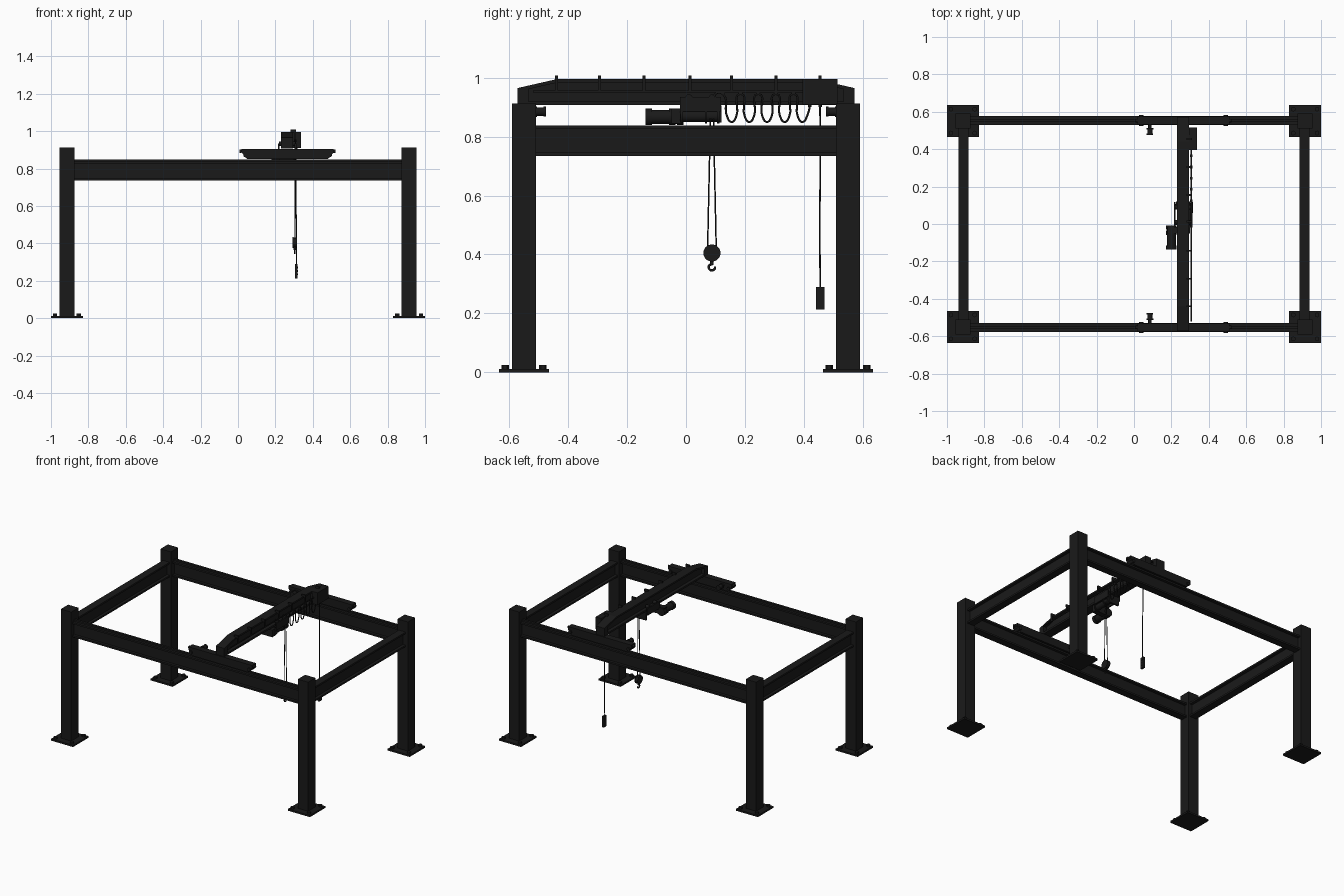
import bpy, bmesh, math
from mathutils import Vector

if "Cube" in bpy.data.objects:
    bpy.data.objects.remove(bpy.data.objects["Cube"])

black = bpy.data.materials.new("black_steel")
black.diffuse_color = (0.01, 0.01, 0.01, 1)
black.use_nodes = True
black.node_tree.nodes["Principled BSDF"].inputs["Base Color"].default_value = black.diffuse_color


def finish(name, bm, smooth=False):
    bmesh.ops.recalc_face_normals(bm, faces=bm.faces[:])
    me = bpy.data.meshes.new(name)
    bm.to_mesh(me)
    bm.free()
    ob = bpy.data.objects.new(name, me)
    bpy.context.collection.objects.link(ob)
    me.materials.append(black)
    if smooth:
        bpy.ops.object.select_all(action='DESELECT')
        ob.select_set(True)
        bpy.context.view_layer.objects.active = ob
        bpy.ops.object.shade_smooth_by_angle(angle=math.radians(35))
    return ob


def box(name, x0, x1, y0, y1, z0, z1):
    bm = bmesh.new()
    bmesh.ops.create_cube(bm, size=1)
    for v in bm.verts:
        v.co = ((x0 + x1) / 2 + v.co.x * (x1 - x0), (y0 + y1) / 2 + v.co.y * (y1 - y0),
                (z0 + z1) / 2 + v.co.z * (z1 - z0))
    return finish(name, bm)


def prism(name, pts, start, end):
    """Extrude a closed 3D outline from offset start to offset end."""
    bm = bmesh.new()
    vs = [bm.verts.new(Vector(p) + Vector(start)) for p in pts]
    f = bm.faces.new(vs)
    r = bmesh.ops.extrude_face_region(bm, geom=[f])
    d = Vector(end) - Vector(start)
    bmesh.ops.translate(bm, vec=d, verts=[g for g in r['geom'] if isinstance(g, bmesh.types.BMVert)])
    return finish(name, bm)


def cyl(name, a, b, r, seg=24):
    a, b = Vector(a), Vector(b)
    bm = bmesh.new()
    bmesh.ops.create_cone(bm, cap_ends=True, segments=seg, radius1=r, radius2=r, depth=(b - a).length)
    bm.transform((b - a).to_track_quat('Z', 'Y').to_matrix().to_4x4())
    bmesh.ops.translate(bm, vec=(a + b) / 2, verts=bm.verts[:])
    return finish(name, bm, seg > 8)


def tube(name, pts, r, smooth_path=True):
    cu = bpy.data.curves.new(name, 'CURVE')
    cu.dimensions = '3D'
    cu.bevel_depth, cu.bevel_resolution, cu.resolution_u = r, 2, 6
    cu.use_fill_caps = True
    sp = cu.splines.new('BEZIER' if smooth_path else 'POLY')
    ps = sp.bezier_points if smooth_path else sp.points
    ps.add(len(pts) - 1)
    for p, c in zip(ps, pts):
        if smooth_path:
            p.co = c
            p.handle_left_type = p.handle_right_type = 'AUTO'
        else:
            p.co = (*c, 1)
    ob = bpy.data.objects.new(name, cu)
    bpy.context.collection.objects.link(ob)
    cu.materials.append(black)


def i_section(w, z0, z1, tf, tw):
    """Half widths w and tw, flange thickness tf; returns (across, z) points."""
    right = [(w, z0), (w, z0 + tf), (tw, z0 + tf), (tw, z1 - tf), (w, z1 - tf), (w, z1)]
    return right + [(-a, z) for a, z in reversed(right)]


# Columns with base plates and anchor bolts
for sx in (-1, 1):
    for sy in (-1, 1):
        cx, cy = sx * 0.915, sy * 0.55
        box("column", cx - .04, cx + .04, cy - .04, cy + .04, 0.012, 0.913)
        box("base_plate", cx - .085, cx + .085, cy - .085, cy + .085, 0, 0.012)
        for bx in (-.064, .064):
            for by in (-.064, .064):
                cyl("anchor_bolt", (cx + bx, cy + by, .01), (cx + bx, cy + by, .025), .013, 6)

# Runway beams with rails, and cross beams
for s in (-1, 1):
    y = s * 0.553
    prism("runway_beam", [(0, a, z) for a, z in i_section(.025, .735, .838, .012, .006)],
          (-.876, y, 0), (.876, y, 0))
    box("runway_rail", -.876, .876, y - .008, y + .008, .838, .849)
    prism("cross_beam", [(a, 0, z) for a, z in i_section(.026, .735, .838, .012, .006)],
          (s * .911, -.512, 0), (s * .911, .512, 0))

# End trucks with wheels, buffers and drive motors
for s in (-1, 1):
    y = s * 0.553
    name = "front_" if s < 0 else "back_"
    prism(name + "end_truck", [(.02, 0, .905), (.51, 0, .905), (.51, 0, .885), (.48, 0, .85),
                               (.05, 0, .85), (.02, 0, .885)], (0, y - .022, 0), (0, y + .022, 0))
    for x, d in ((.02, -1), (.51, 1)):
        cyl("buffer", (x, y, .892), (x + d * .012, y, .892), .009, 16)
    for x in (.04, .49):
        cyl("wheel_hub", (x, y - .03, .872), (x, y + .03, .872), .012, 16)
    cyl("drive_shaft", (.085, y, .885), (.085, s * .508, .885), .009, 16)
    cyl("drive_motor", (.085, s * .512, .885), (.085, s * .478, .885), .014)
    cyl("drive_motor_flange", (.085, s * .512, .885), (.085, s * .506, .885), .018)
    cyl("drive_motor_cap", (.085, s * .484, .885), (.085, s * .475, .885), .017)

# Bridge girder: tapered web with top and bottom flanges
gx = 0.262
top = [(-.572, .965), (-.44, .995), (.44, .995), (.572, .965)]
prism("girder_web", [(0, y, z - .004) for y, z in top] + [(0, .572, .912), (0, -.572, .912)],
      (gx - .009, 0, 0), (gx + .009, 0, 0))
prism("girder_top_flange", [(0, y, z) for y, z in top] + [(0, y, z - .012) for y, z in top[::-1]],
      (gx - .032, 0, 0), (gx + .032, 0, 0))
box("girder_bottom_flange", gx - .032, gx + .032, -.572, .572, .907, .92)
for s in (-1, 1):
    box("girder_end_plate", gx - .032, gx + .032, s * .553 - .019, s * .553 + .019, .91, .962)

# Cable track on brackets along the girder
tx = 0.306
for y in (-.44, -.293, -.143, .013, .155, .305, .455):
    box("track_bracket", gx + .02, tx + .004, y - .005, y + .005, .99, 1.008)
    box("track_hanger", tx - .003, tx + .003, y - .005, y + .005, .95, 1.008)
box("cable_track", tx - .003, tx + .003, -.52, .50, .95, .957)

# Festoon cable hanging in loops from small carriers
pts = [(tx, .095, .89), (tx, .10, .945)]
n, y0, pitch = 5, .125, .06
for i in range(n):
    a = y0 + i * pitch
    tops = .945
    pts += [(tx, a, tops), (tx, a + .014, .87), (tx, a + .03, .85), (tx, a + .046, .87)]
pts += [(tx, y0 + n * pitch, .945)]
tube("festoon_cable", pts, .0035)
for i in range(n + 1):
    cyl("cable_carrier", (tx - .006, y0 + i * pitch, .948), (tx + .006, y0 + i * pitch, .948), .007, 12)

# Electrical cabinet with cable glands
box("control_cabinet", .294, .337, .395, .515, .91, .995)
box("cabinet_mount", .265, .30, .41, .50, .93, .98)
for y in (.42, .455):
    cyl("cable_gland", (.312, y, .90), (.312, y, .912), .006, 12)

# Hoist trolley: side plates, wheels and tie bars
for s, x in ((-1, .218), (1, .308)):
    box("trolley_plate", x - .005, x + .005, -.02, .118, .885, .935)
    for y in (.01, .09):
        cyl("trolley_wheel", (x, y, .932), (x - s * .025, y, .932), .012)
for y in (0, .1):
    cyl("trolley_tie_bar", (.215, y, .896), (.311, y, .896), .006, 12)

# Hoist: drum, gearbox and offset motor
cyl("rope_drum", (.287, -.02, .87), (.287, .105, .87), .02)
for y in (-.018, .064, .105):
    cyl("drum_flange", (.287, y, .87), (.287, y + .008, .87), .026)
box("hoist_frame", .225, .30, .108, .12, .848, .905)
box("gearbox", .18, .30, -.05, -.015, .845, .895)
cyl("hoist_motor", (.2, -.12, .867), (.2, -.03, .867), .024)
for y in (-.137, -.058, -.03):
    cyl("motor_flange", (.2, y, .867), (.2, y + .022, .867), .028)

# Hoist ropes
hx, hy = .304, .088
for s in (-1, 1):
    tube("hoist_rope", [(hx, hy + s * .005, .87), (hx, hy + s * .015, .405)], .0025, False)

# Hook block and hook
cyl("hook_block_sheave", (hx - .008, hy, .405), (hx + .008, hy, .405), .026, 32)
for s in (-1, 1):
    cyl("hook_block_cheek", (hx + s * .007, hy, .405), (hx + s * .012, hy, .405), .029, 32)
cyl("hook_shank", (hx, hy, .385), (hx, hy, .365), .006, 12)
hook = [(hx, hy, .372)] + [(hx, hy + .011 * math.cos(t), .357 + .011 * math.sin(t))
                           for t in [math.radians(a) for a in (90, 150, 210, 270, 330, 370)]]
tube("hook", hook, .004)

# Pendant controller on its cable
tube("pendant_cable", [(.312, .455, .91), (.309, .456, .7), (.312, .454, .5), (.312, .456, .29)], .003)
box("pendant_controller", .305, .319, .442, .47, .213, .29)
for i in range(3):
    cyl("pendant_button", (.318, .456, .235 + i * .018), (.322, .456, .235 + i * .018), .005, 12)
